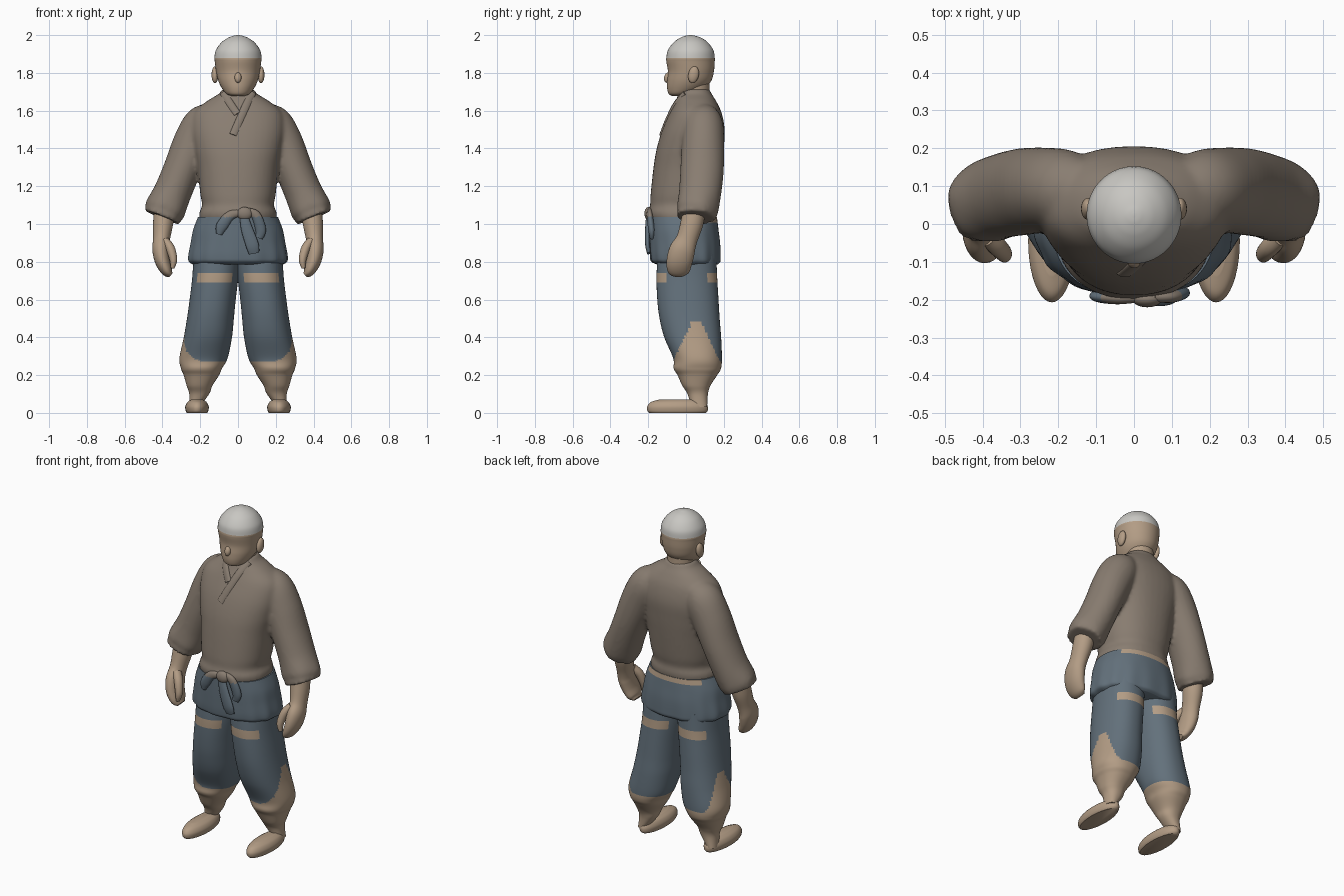
import bpy, bmesh, math
from mathutils import Vector
from mathutils.bvhtree import BVHTree

if "Cube" in bpy.data.objects:
    bpy.data.objects.remove(bpy.data.objects["Cube"])


def material(name, r, g, b):
    m = bpy.data.materials.new(name)
    m.use_nodes = True
    m.diffuse_color = (r, g, b, 1)
    bsdf = m.node_tree.nodes["Principled BSDF"]
    bsdf.inputs["Base Color"].default_value = (r, g, b, 1)
    bsdf.inputs["Roughness"].default_value = 0.8
    return m


TUNIC = material("tunic brown", 0.25, 0.205, 0.165)
BLUE = material("trouser blue", 0.125, 0.165, 0.2)
SKIN = material("skin tan", 0.45, 0.335, 0.235)
WHITE = material("cap white", 0.58, 0.57, 0.54)


def finish(obj, mats, rule=None, angle=50):
    for m in mats:
        obj.data.materials.append(m)
    if rule:
        for p in obj.data.polygons:
            p.material_index = rule(p.center, p.normal)
    bpy.ops.object.select_all(action='DESELECT')
    obj.select_set(True)
    bpy.context.view_layer.objects.active = obj
    bpy.ops.object.shade_smooth_by_angle(angle=math.radians(angle))
    return obj


def spline(pts, steps):
    """Smooth curve through rows of numbers."""
    out = []
    for i in range(len(pts) - 1):
        a, b, c, d = (pts[max(0, min(len(pts) - 1, i + k))] for k in (-1, 0, 1, 2))
        for s in range(steps):
            t = s / steps
            out.append([q + 0.5 * t * (r - p + t * (2*p - 5*q + 4*r - w + t * (3*(q - r) + w - p)))
                        for p, q, r, w in zip(a, b, c, d)])
    return out + [list(pts[-1])]


def loft(bm, rows, side=1, steps=6, n=40, flat=True, power=1.0, ripple=None):
    """Closed skin over oval sections given as x, y, z, x radius, y radius."""
    rows = spline(rows, steps)
    centres = [Vector(r[:3]) for r in rows]
    rings = []
    for i, r in enumerate(rows):
        t = Vector((0, 0, 1))
        if not flat:
            t = (centres[max(i - 1, 0)] - centres[min(i + 1, len(rows) - 1)]).normalized()
        u = Vector((0, 1, 0)).cross(t).normalized()
        v = t.cross(u)
        ring = []
        for k in range(n):
            a = math.tau * k / n
            c, s = math.cos(a), math.sin(a)
            w = 1 + (ripple(a, r[2]) if ripple else 0)
            p = centres[i] + u * r[3] * w * math.copysign(abs(c) ** power, c) \
                + v * r[4] * w * math.copysign(abs(s) ** power, s)
            ring.append(bm.verts.new((p.x * side, p.y, p.z)))
        rings.append(ring)
    for a, b in zip(rings, rings[1:]):
        for k in range(n):
            bm.faces.new((a[k], a[(k + 1) % n], b[(k + 1) % n], b[k]))
    bm.faces.new(rings[0])
    bm.faces.new(rings[-1])


def make(name, bm):
    bmesh.ops.recalc_face_normals(bm, faces=bm.faces)
    mesh = bpy.data.meshes.new(name)
    bm.to_mesh(mesh)
    bm.free()
    obj = bpy.data.objects.new(name, mesh)
    bpy.context.collection.objects.link(obj)
    return obj


def part(name, rows, mats, rule=None, **kw):
    bm = bmesh.new()
    loft(bm, rows, **kw)
    return finish(make(name, bm), mats, rule)


def ball(name, pos, size, mat, tilt=0):
    bpy.ops.mesh.primitive_uv_sphere_add(segments=24, ring_count=14, location=pos, rotation=(tilt, 0, 0))
    obj = bpy.context.object
    obj.name, obj.scale = name, size
    return finish(obj, [mat])


def body(rows):
    """Rows of z, half width, front y, back y to oval sections."""
    return [(0, (f + b) / 2, z, w, (b - f) / 2) for z, w, f, b in rows]


# Tunic: torso and wide sleeves fused into one cloth surface
bm = bmesh.new()
loft(bm, body([(1.02, .205, -.19, .16), (1.06, .205, -.2, .165), (1.1, .19, -.19, .16), (1.16, .2, -.187, .172),
               (1.3, .215, -.172, .19), (1.4, .235, -.155, .2), (1.5, .25, -.125, .205),
               (1.59, .235, -.085, .188), (1.65, .165, -.055, .16), (1.69, .1, -.04, .135),
               (1.715, .085, -.03, .125)]), power=0.9)
for s in (-1, 1):
    loft(bm, [(.13, .085, 1.585, .07, .08), (.18, .09, 1.53, .105, .105), (.235, .09, 1.43, .108, .112),
              (.295, .085, 1.29, .1, .115), (.345, .075, 1.17, .1, .112), (.385, .06, 1.08, .108, .11),
              (.395, .055, 1.055, .1, .103), (.403, .053, 1.035, .1, .105)],
         side=s, flat=False, ripple=lambda a, z: .03 * math.sin(5 * a) * max(0, 1.15 - z) / .12)
tunic = make("tunic", bm)
bpy.context.view_layer.objects.active = tunic
remesh = tunic.modifiers.new("fuse", 'REMESH')
remesh.mode, remesh.voxel_size = 'VOXEL', 0.011
soften = tunic.modifiers.new("soften", 'SMOOTH')
soften.factor, soften.iterations = 0.5, 5
for mod in ("fuse", "soften"):
    bpy.ops.object.modifier_apply(modifier=mod)
finish(tunic, [TUNIC])

# Crossed lapels laid along the chest
tree = BVHTree.FromPolygons([v.co for v in tunic.data.vertices], [p.vertices for p in tunic.data.polygons])


def on_chest(x, z):
    hit = tree.ray_cast(Vector((x, -1, z)), Vector((0, 1, 0)))[0]
    return hit.y if hit else -.05


for name, line in (("left_lapel", [(.075, 1.695), (.045, 1.63), (.01, 1.55), (-.025, 1.47)]),
                   ("right_lapel", [(-.075, 1.695), (-.045, 1.64), (-.005, 1.58)])):
    part(name, [(x, on_chest(x, z) + .004, z, .022, .011) for x, z in line], [TUNIC], flat=False, n=16)

# Tunic skirt below the waist, with a bare strip behind
part("tunic_skirt", body([(.785, .235, -.15, .165), (.8, .258, -.182, .18), (.83, .262, -.19, .182),
                          (.9, .25, -.193, .18), (.97, .237, -.194, .172), (1.037, .212, -.194, .164)]),
     [BLUE, SKIN], lambda c, n: int(c.y > .1 and 1.012 < c.z < 1.04), n=96, power=0.88,
     ripple=lambda a, z: .012 * math.sin(14 * a) * max(0, 1 - z) / .2)

# Knotted sash in front
ball("sash_knot", (.035, -.198, 1.055), (.04, .022, .035), TUNIC)
SASH = [TUNIC, BLUE]
sash_rule = lambda c, n: int(c.z < 1.037)
for name, rows in (
        ("sash_loop_right", [(.02, -.192, 1.06, .016, .014), (-.04, -.196, 1.045, .025, .016),
                             (-.085, -.192, .99, .03, .016), (-.1, -.187, .945, .016, .012)]),
        ("sash_loop_left", [(.05, -.192, 1.07, .016, .014), (.095, -.192, 1.045, .025, .016),
                            (.12, -.182, .97, .028, .018), (.11, -.18, .925, .02, .012)]),
        ("sash_tail", [(.03, -.198, 1.05, .02, .012), (.045, -.203, .98, .03, .013),
                       (.075, -.203, .89, .034, .013), (.085, -.196, .845, .028, .01)])):
    part(name, rows, SASH, sash_rule, flat=False, steps=8, n=20)


# Trousers: bare cuffs rising to a point on the outer side, plus a thigh band
def leg_rule(c, n):
    edge = .27
    if abs(c.x) > .17:
        edge += .21 * max(0, min(1, 1.25 - abs(c.y - .055) / .1)) * min(1, (abs(c.x) - .17) / .06)
    band = .692 < c.z < .74 and abs(n.y) > .55 and abs(c.x) > .03
    return int(c.z < edge or band)


LEG = [(.03, .205, .26, .03, .112), (.1, .153, .258, .008, .116), (.145, .135, .272, -.02, .13),
       (.2, .1, .288, -.045, .165), (.235, .085, .302, -.065, .185), (.29, .055, .31, -.068, .19),
       (.4, .032, .287, -.115, .186), (.5, .022, .27, -.14, .178), (.6, .012, .256, -.152, .172),
       (.72, -.002, .242, -.156, .165), (.84, -.01, .235, -.15, .16)]
HAND = [(.388, .045, 1.08, .055, .06), (.397, .03, 1.0, .053, .06), (.405, .005, .92, .045, .056),
        (.408, -.02, .86, .045, .068), (.398, -.035, .8, .04, .068), (.375, -.04, .75, .03, .058),
        (.355, -.04, .73, .014, .035)]
for s, side in ((1, "left"), (-1, "right")):
    part(side + "_leg", [((i + o) / 2, (f + b) / 2, z, (o - i) / 2, (b - f) / 2) for z, i, o, f, b in LEG],
         [BLUE, SKIN], leg_rule, side=s, n=72, steps=12, power=0.9)
    part(side + "_foot", [(.217, -.045, 0, .054, .15), (.217, -.045, .012, .06, .16),
                          (.217, -.045, .035, .062, .16), (.217, -.042, .058, .05, .142),
                          (.217, -.035, .072, .028, .1)], [SKIN], side=s)
    part(side + "_forearm_and_hand", HAND, [SKIN], side=s, flat=False)
    part(side + "_thumb", [(.385, -.035, .91, .022, .026), (.358, -.062, .87, .024, .026),
                           (.342, -.08, .81, .02, .022), (.347, -.085, .765, .01, .012)],
         [SKIN], side=s, flat=False, n=20)
    ball(side + "_ear", (.122 * s, .04, 1.79), (.018, .028, .045), SKIN, -.2)

# Head with a close white cap, nose and neck
part("head", body([(1.678, .035, -.075, .0), (1.69, .062, -.092, .04), (1.72, .086, -.1, .1), (1.76, .105, -.1, .135),
                   (1.81, .116, -.096, .148), (1.86, .123, -.104, .152), (1.88, .125, -.104, .152),
                   (1.92, .117, -.096, .145), (1.96, .089, -.067, .117), (1.985, .054, -.032, .082),
                   (1.997, .022, .0, .046), (2.0, .004, .02, .03)]),
     [SKIN, WHITE], lambda c, n: int(c.z > 1.88), n=56, steps=8)
ball("nose", (0, -.098, 1.775), (.018, .018, .028), SKIN, -.25)
part("neck", [(0, .05, 1.63, .078, .08), (0, .048, 1.7, .076, .076), (0, .045, 1.79, .08, .08)], [SKIN])
